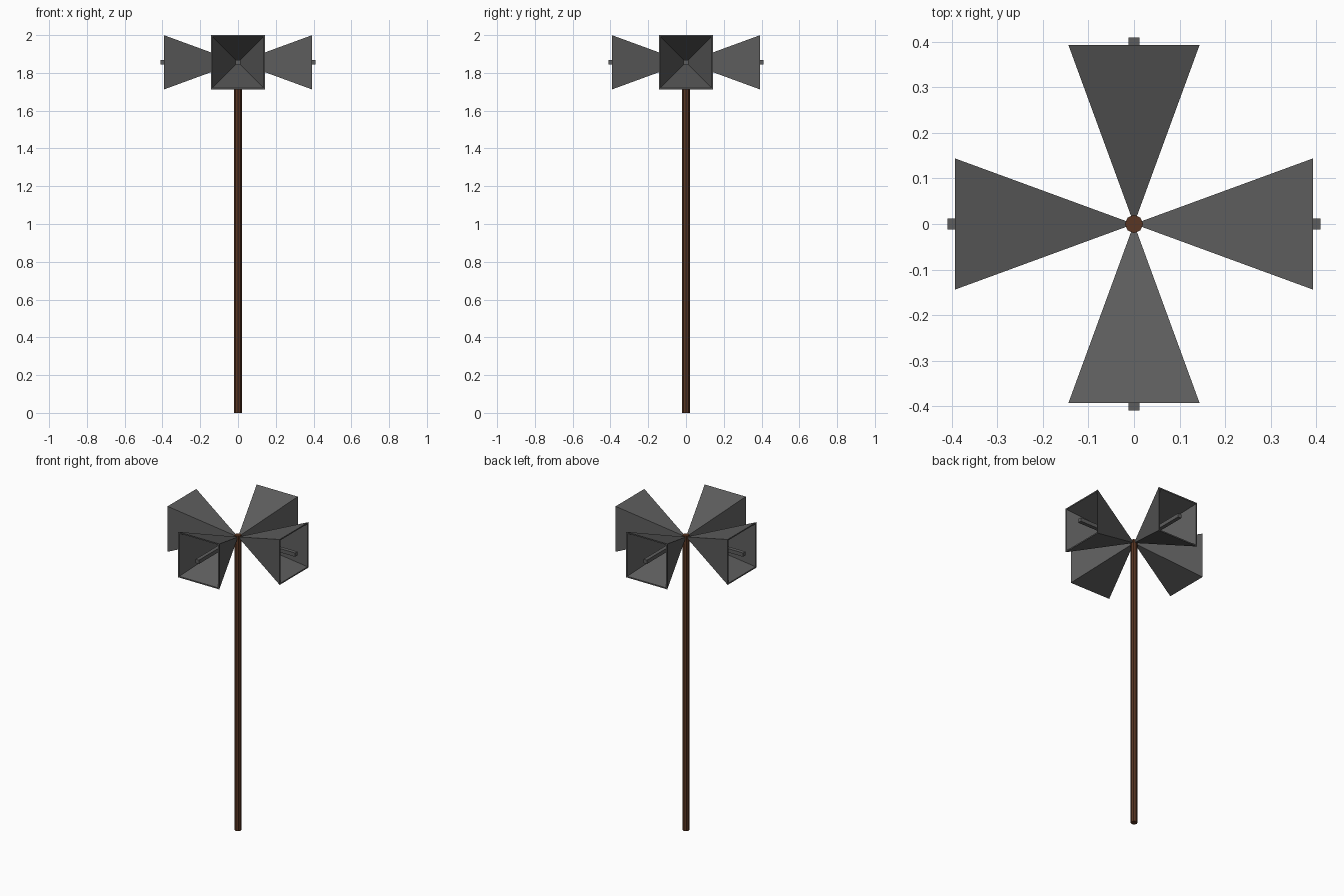
import bpy, bmesh, math
from mathutils import Matrix

if "Cube" in bpy.data.objects:
    bpy.data.objects.remove(bpy.data.objects["Cube"])

HORN_Z = 1.856      # height of the horn axis
MOUTH = 0.393       # distance of the mouth from the pole axis
HALF = 0.144        # half width of the mouth
WALL = 0.008        # rim thickness


def material(name, color):
    m = bpy.data.materials.new(name)
    m.diffuse_color = (*color, 1)
    m.use_nodes = True
    m.node_tree.nodes["Principled BSDF"].inputs["Base Color"].default_value = m.diffuse_color
    return m


def finish(bm, name, mat, matrix=Matrix()):
    bmesh.ops.recalc_face_normals(bm, faces=bm.faces)
    me = bpy.data.meshes.new(name)
    bm.to_mesh(me)
    bm.free()
    me.materials.append(mat)
    ob = bpy.data.objects.new(name, me)
    ob.matrix_world = matrix
    bpy.context.collection.objects.link(ob)
    return ob


def square(bm, x, h):
    return [bm.verts.new((x, sy * h, sz * h))
            for sy, sz in ((-1, -1), (1, -1), (1, 1), (-1, 1))]


brown = material("brown_wood", (0.1, 0.037, 0.017))
grey = material("dark_grey_metal", (0.11, 0.11, 0.11))

# Octagonal pole
bm = bmesh.new()
bmesh.ops.create_cone(bm, cap_ends=True, segments=8, radius1=0.02, radius2=0.02,
                      depth=1.87, matrix=Matrix.Translation((0, 0, 0.935)))
finish(bm, "pole", brown)

for i, side in enumerate(("right", "back", "left", "front")):
    place = Matrix.Translation((0, 0, HORN_Z)) @ Matrix.Rotation(i * math.pi / 2, 4, 'Z')

    # Hollow pyramid horn with a thin rim
    bm = bmesh.new()
    outer, inner = square(bm, MOUTH, HALF), square(bm, MOUTH, HALF - WALL)
    tip = bm.verts.new((0, 0, 0))
    inner_tip = bm.verts.new((WALL * MOUTH / HALF, 0, 0))
    for a in range(4):
        b = (a + 1) % 4
        bm.faces.new((outer[a], outer[b], tip))
        bm.faces.new((inner[b], inner[a], inner_tip))
        bm.faces.new((outer[b], outer[a], inner[a], inner[b]))
    finish(bm, side + "_horn", grey, place)

    # Square rod along the horn axis, poking out of the mouth
    bm = bmesh.new()
    start, end = square(bm, 0.05, 0.012), square(bm, 0.409, 0.012)
    bm.faces.new(start)
    bm.faces.new(end)
    for a in range(4):
        b = (a + 1) % 4
        bm.faces.new((start[a], start[b], end[b], end[a]))
    finish(bm, side + "_horn_rod", grey, place)
